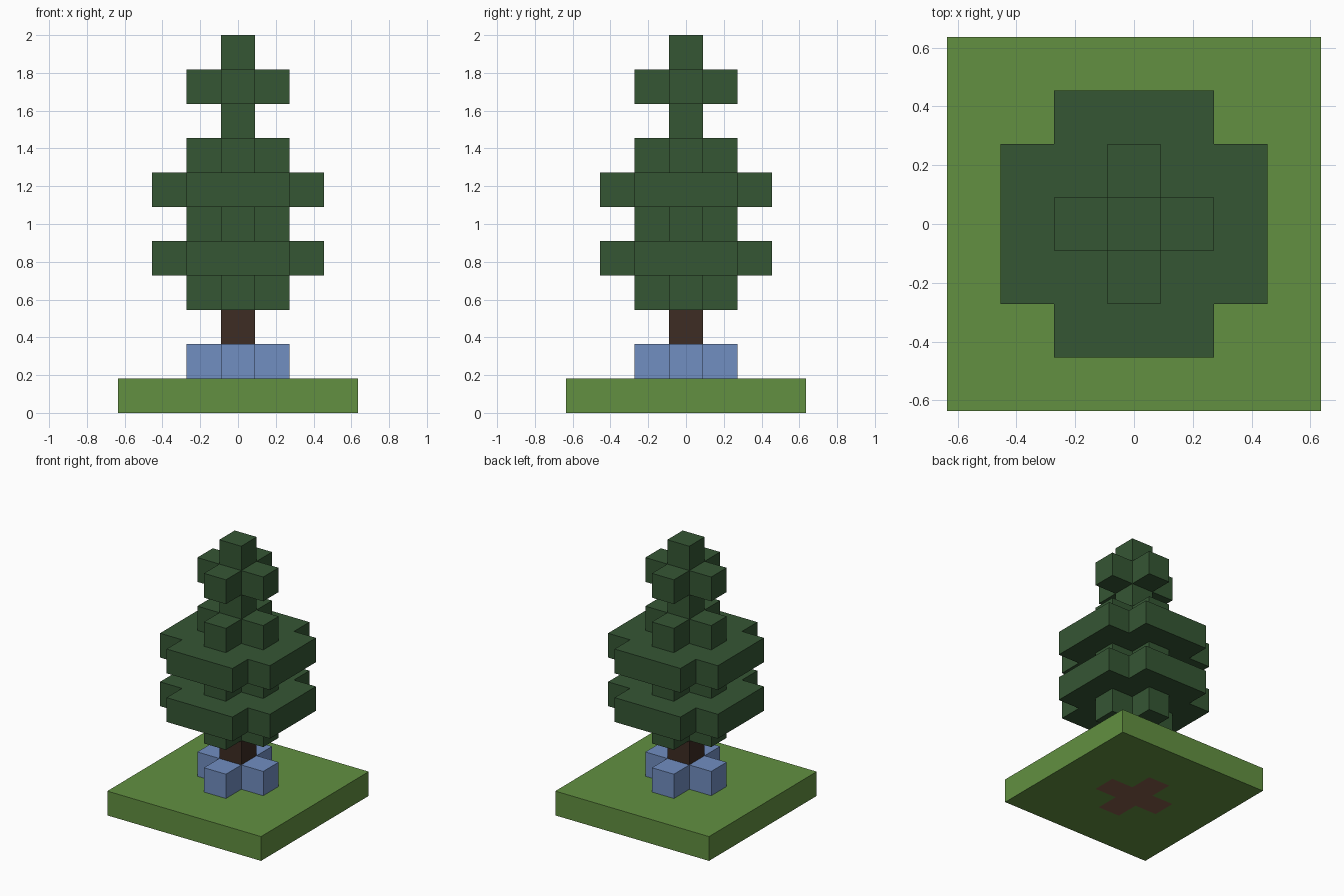
import bpy
import bmesh
from mathutils import Vector

U = 2 / 11  # one block


def make_material(name, rgb):
    """Flat material from 8-bit display colour, stored as linear."""
    def to_linear(c):
        c /= 255
        return c / 12.92 if c <= 0.04045 else ((c + 0.055) / 1.055) ** 2.4
    colour = [to_linear(c) for c in rgb] + [1.0]
    mat = bpy.data.materials.new(name)
    mat.use_nodes = True
    mat.diffuse_color = colour
    mat.node_tree.nodes["Principled BSDF"].inputs["Base Color"].default_value = colour
    return mat


def add_object(name, bm, *mats):
    mesh = bpy.data.meshes.new(name)
    bmesh.ops.recalc_face_normals(bm, faces=bm.faces)
    bm.to_mesh(mesh)
    bm.free()
    for mat in mats:
        mesh.materials.append(mat)
    obj = bpy.data.objects.new(name, mesh)
    bpy.context.collection.objects.link(obj)
    return obj


def add_box(bm, x, y, layer, width=1, height=1):
    """Box in block units, standing on the given layer."""
    verts = bmesh.ops.create_cube(bm, size=U)["verts"]
    bmesh.ops.scale(bm, vec=(width, width, height), verts=verts)
    bmesh.ops.translate(bm, vec=Vector((x, y, layer + height / 2)) * U, verts=verts)


def add_cross(name, layer, reach, waist, mat):
    """One-block-high cross: arms end at reach, inner corners sit at waist."""
    bm = bmesh.new()
    r, w = reach * U, waist * U
    outline = []
    x_axis, y_axis = Vector((1, 0, 0)), Vector((0, 1, 0))
    for _ in range(4):
        outline += [x_axis * r - y_axis * w, x_axis * r + y_axis * w,
                    x_axis * w + y_axis * w]
        x_axis, y_axis = y_axis, -x_axis
    face = bm.faces.new([bm.verts.new(p + Vector((0, 0, layer * U))) for p in outline])
    top = bmesh.ops.extrude_face_region(bm, geom=[face], use_keep_orig=True)["geom"]
    bmesh.ops.translate(bm, vec=(0, 0, U),
                        verts=[v for v in top if isinstance(v, bmesh.types.BMVert)])
    add_object(name, bm, mat)


cube = bpy.data.objects.get("Cube")
if cube:
    bpy.data.objects.remove(cube, do_unlink=True)

grass = make_material("grass green", (98, 144, 65))
dirt = make_material("dirt brown", (134, 94, 75))
bark = make_material("bark brown", (61, 44, 35))
petal = make_material("flower blue", (113, 142, 193))
needles = make_material("needle green", (53, 86, 52))

# Ground slab, with a dirt cross cut into its underside
bm = bmesh.new()
add_box(bm, 0, 0, 0, width=7)
for axis in (Vector((1, 0, 0)), Vector((0, 1, 0))):
    for offset in (-1.5, -0.5, 0.5, 1.5):
        bmesh.ops.bisect_plane(bm, geom=bm.verts[:] + bm.edges[:] + bm.faces[:],
                               plane_co=axis * offset * U, plane_no=axis)
bm.normal_update()
for face in bm.faces:
    c = face.calc_center_median() / U
    near, far = sorted((abs(c.x), abs(c.y)))
    if face.normal.z < -0.5 and near < 0.5 and far < 1.5:
        face.material_index = 1
bmesh.ops.dissolve_limit(bm, angle_limit=0.01, verts=bm.verts[:], edges=bm.edges[:],
                         delimit={'MATERIAL'})
add_object("ground", bm, grass, dirt)

# Trunk
bm = bmesh.new()
add_box(bm, 0, 0, 1, height=2)
add_object("trunk", bm, bark)

# Flower blocks on each side of the trunk
for side, x, y in (("left", 1, 0), ("right", -1, 0), ("back", 0, 1), ("front", 0, -1)):
    bm = bmesh.new()
    add_box(bm, x, y, 1)
    add_object("flower_" + side, bm, petal)

# Foliage: narrow crosses, wide tiers and single blocks
for layer in (3, 5, 7, 9):
    add_cross(f"narrow_foliage_{layer}", layer, 1.5, 0.5, needles)
for layer in (4, 6):
    add_cross(f"wide_foliage_{layer}", layer, 2.5, 1.5, needles)
for name, layer in (("foliage_neck", 8), ("treetop", 10)):
    bm = bmesh.new()
    add_box(bm, 0, 0, layer)
    add_object(name, bm, needles)
